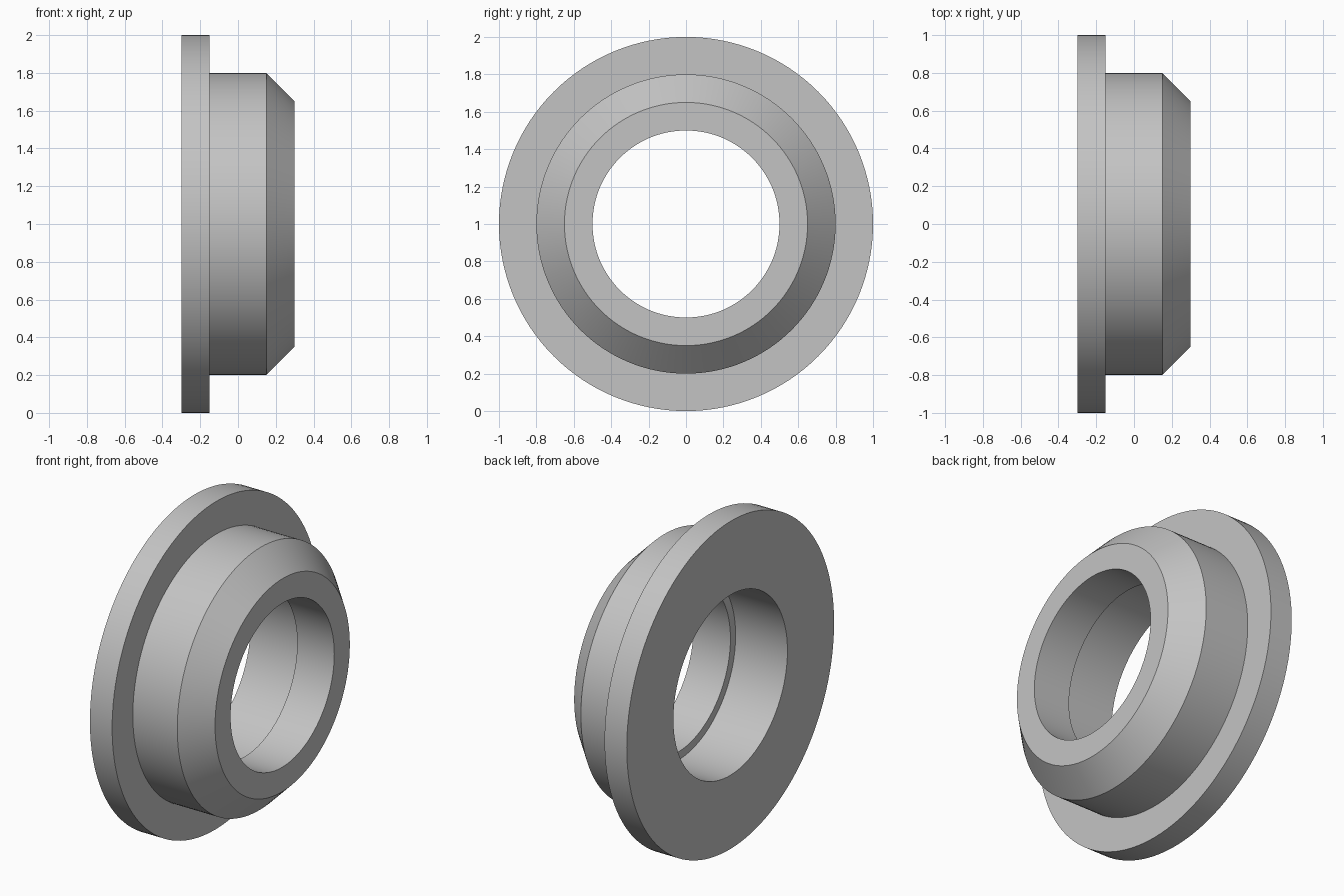
import bpy
import bmesh
from math import cos, sin, tau, radians

cube = bpy.data.objects.get("Cube")
if cube:
    bpy.data.objects.remove(cube, do_unlink=True)

SEGMENTS = 128
CENTRE_Z = 1.0

# Closed cross-section as (x, radius): flange, hub, chamfer, then the stepped bore
PROFILE = [
    (-0.3, 0.55), (-0.3, 1.0), (-0.15, 1.0), (-0.15, 0.8),
    (0.15, 0.8), (0.3, 0.65), (0.3, 0.5), (0.05, 0.5), (0.05, 0.55),
]


def make_material(name, colour):
    mat = bpy.data.materials.new(name)
    mat.use_nodes = True
    mat.diffuse_color = colour
    mat.node_tree.nodes["Principled BSDF"].inputs["Base Color"].default_value = colour
    return mat


def lathe_about_x(name, profile, mat):
    bm = bmesh.new()
    rings = []
    for i in range(SEGMENTS):
        a = tau * i / SEGMENTS
        rings.append([bm.verts.new((x, r * cos(a), r * sin(a))) for x, r in profile])
    n = len(profile)
    for i, ring in enumerate(rings):
        following = rings[(i + 1) % SEGMENTS]
        for j in range(n):
            k = (j + 1) % n
            bm.faces.new((ring[j], ring[k], following[k], following[j]))
    bmesh.ops.recalc_face_normals(bm, faces=bm.faces)
    mesh = bpy.data.meshes.new(name)
    bm.to_mesh(mesh)
    bm.free()
    mesh.materials.append(mat)
    obj = bpy.data.objects.new(name, mesh)
    bpy.context.collection.objects.link(obj)
    return obj


# Flanged bushing, turned as one solid piece
grey = make_material("light grey", (0.55, 0.55, 0.55, 1.0))
bushing = lathe_about_x("flanged_bushing", PROFILE, grey)
bushing.location.z = CENTRE_Z

# Smooth round walls with crisp rims
bpy.ops.object.select_all(action='DESELECT')
bushing.select_set(True)
bpy.context.view_layer.objects.active = bushing
bpy.ops.object.shade_smooth_by_angle(angle=radians(30))
